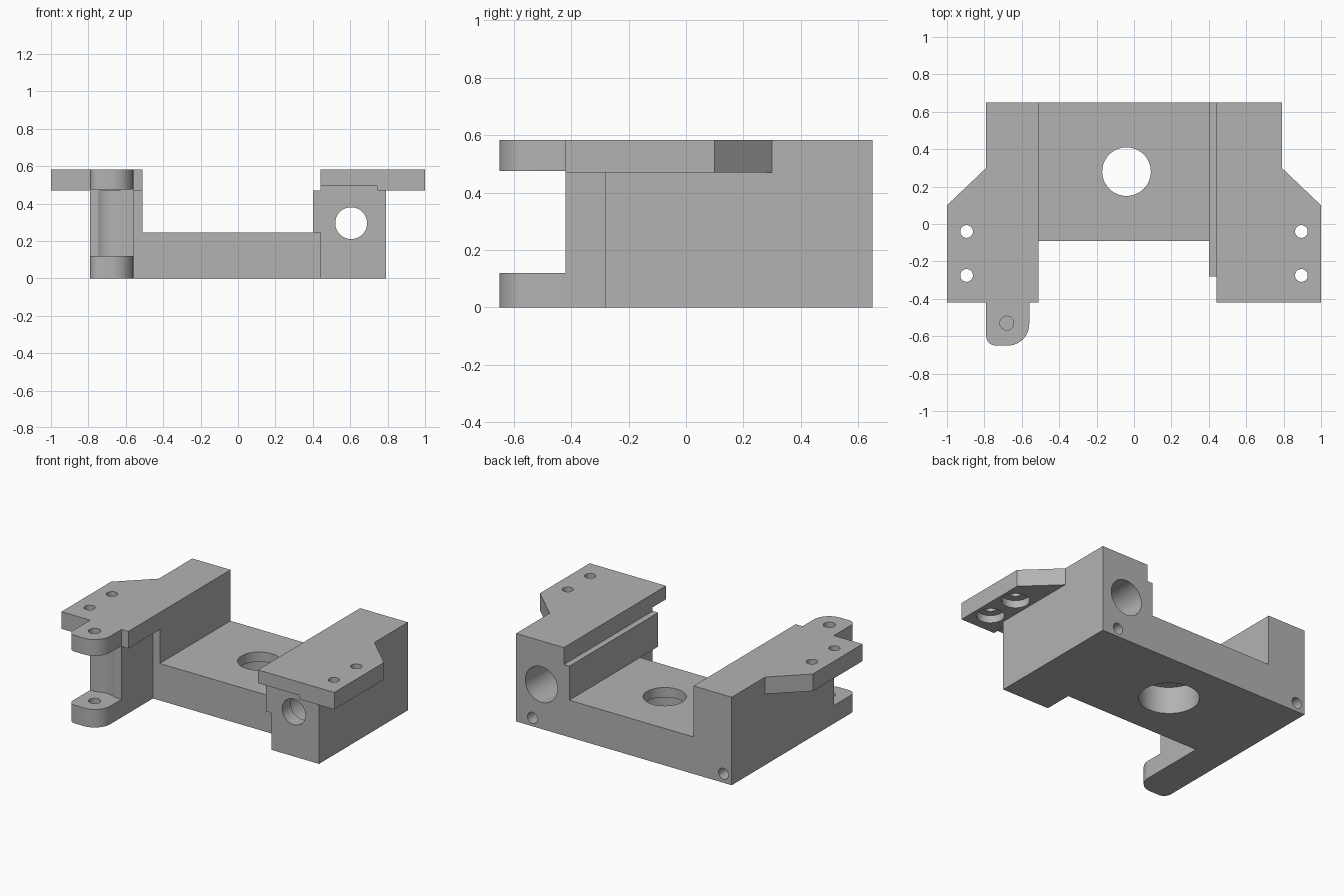
import bpy, bmesh
from math import sin, cos, pi, radians
from mathutils import Matrix

default = bpy.data.objects.get("Cube")
if default:
    bpy.data.objects.remove(default)

grey = bpy.data.materials.new("bracket grey")
grey.use_nodes = True
grey.diffuse_color = (0.45, 0.45, 0.45, 1)
grey.node_tree.nodes["Principled BSDF"].inputs["Base Color"].default_value = grey.diffuse_color


def prism(name, outline, low, high, axis="z"):
    """Extrude an xy outline along z, or an xz outline along y."""
    def place(u, v, w):
        return (u, v, w) if axis == "z" else (u, w, v)
    bm = bmesh.new()
    face = bm.faces.new([bm.verts.new(place(u, v, low)) for u, v in outline])
    ext = bmesh.ops.extrude_face_region(bm, geom=[face])
    moved = [g for g in ext["geom"] if isinstance(g, bmesh.types.BMVert)]
    bmesh.ops.translate(bm, verts=moved, vec=place(0, 0, high - low))
    bmesh.ops.recalc_face_normals(bm, faces=bm.faces)
    mesh = bpy.data.meshes.new(name)
    bm.to_mesh(mesh)
    bm.free()
    mesh.materials.append(grey)
    obj = bpy.data.objects.new(name, mesh)
    bpy.context.collection.objects.link(obj)
    return obj


def rect(x0, x1, y0, y1):
    return [(x0, y0), (x1, y0), (x1, y1), (x0, y1)]


def arc(cx, cy, r, start, end, steps):
    span = radians(end - start)
    return [(cx + r * cos(radians(start) + span * i / steps),
             cy + r * sin(radians(start) + span * i / steps)) for i in range(steps + 1)]


def hole(cx, cy, r, low, high, axis="z"):
    return prism("cutter", arc(cx, cy, r, 0, 360, 48)[:-1], low, high, axis)


def cut(target, *cutters):
    """Subtract each cutter, then bake the result and discard the cutters."""
    for c in cutters:
        c.hide_render = True
        mod = target.modifiers.new("cut", "BOOLEAN")
        mod.operation, mod.object, mod.solver = "DIFFERENCE", c, "EXACT"
    bpy.context.view_layer.update()
    graph = bpy.context.evaluated_depsgraph_get()
    baked = bpy.data.meshes.new_from_object(target.evaluated_get(graph))
    target.modifiers.clear()
    target.data = baked
    for c in cutters:
        bpy.data.objects.remove(c)


# Floor with stepped central hole
floor = prism("floor", rect(-0.51, 0.44, -0.09, 0.65), 0, 0.245)
cut(floor, hole(-0.04, 0.28, 0.13, -0.1, 0.4), hole(-0.04, 0.28, 0.183, -0.1, 0.18))

# Wall on the hinge side, with a hollow behind the hinge pin and a rear blind hole
wall = prism("hinge_wall", [(-0.79, -0.42), (-0.56, -0.42), (-0.56, -0.09),
                            (-0.51, -0.09), (-0.51, 0.65), (-0.79, 0.65)], 0, 0.47)
cut(wall, hole(-0.68, -0.53, 0.13, 0.12, 0.6), hole(-0.73, 0.06, 0.036, 0.4, 0.8, "y"))

# Block with guide ledge, long stepped bore and a rear blind hole
block = prism("bore_block", [(0.44, 0), (0.79, 0), (0.79, 0.47), (0.745, 0.47),
                             (0.745, 0.495), (0.44, 0.495), (0.44, 0.47), (0.40, 0.47),
                             (0.40, 0.245), (0.44, 0.245)], -0.28, 0.65, "y")
cut(block, hole(0.605, 0.295, 0.085, -0.4, 0.8, "y"),
    hole(0.605, 0.295, 0.118, -0.19, 0.8, "y"),
    hole(0.67, 0.056, 0.036, 0.4, 0.8, "y"))

# Top plates with chamfered ears and counterbored screw holes
plates = []
for name, side, inner in (("left_plate", 1, 0.44), ("right_plate", -1, 0.51)):
    outline = [(inner, -0.42), (1, -0.42), (1, 0.10), (0.79, 0.30), (0.79, 0.65), (inner, 0.65)]
    plate = prism(name, [(side * x, y) for x, y in outline], 0.47, 0.583)
    cutters = []
    for y in (-0.04, -0.275):
        cutters += [hole(side * 0.895, y, 0.034, 0.4, 0.7), hole(side * 0.895, y, 0.085, 0.4, 0.52)]
    if side > 0:
        cutters.append(prism("cutter", rect(0.3, 0.745, -0.6, 0.8), 0.4, 0.495))
    cut(plate, *cutters)
    plates.append(plate)

# Hinge tabs, with a through hole above and a blind hole below
tab_shape = ([(-0.56, -0.42), (-0.56, -0.535)] + arc(-0.675, -0.535, 0.115, 0, -90, 12)[1:]
             + arc(-0.74, -0.60, 0.05, -90, -180, 8) + [(-0.79, -0.42)])
tabs = []
for name, low, high, drill in (("lower_hinge_tab", 0, 0.12, 0.04), ("upper_hinge_tab", 0.475, 0.583, 0.4)):
    tab = prism(name, tab_shape, low, high)
    cut(tab, hole(-0.68, -0.53, 0.037, drill, 0.7))
    tabs.append(tab)

# Round surfaces smooth, edges sharp
bpy.ops.object.select_all(action="DESELECT")
for obj in [floor, wall, block] + plates + tabs:
    obj.select_set(True)
    bpy.context.view_layer.objects.active = obj
bpy.ops.object.shade_smooth_by_angle(angle=radians(30))
